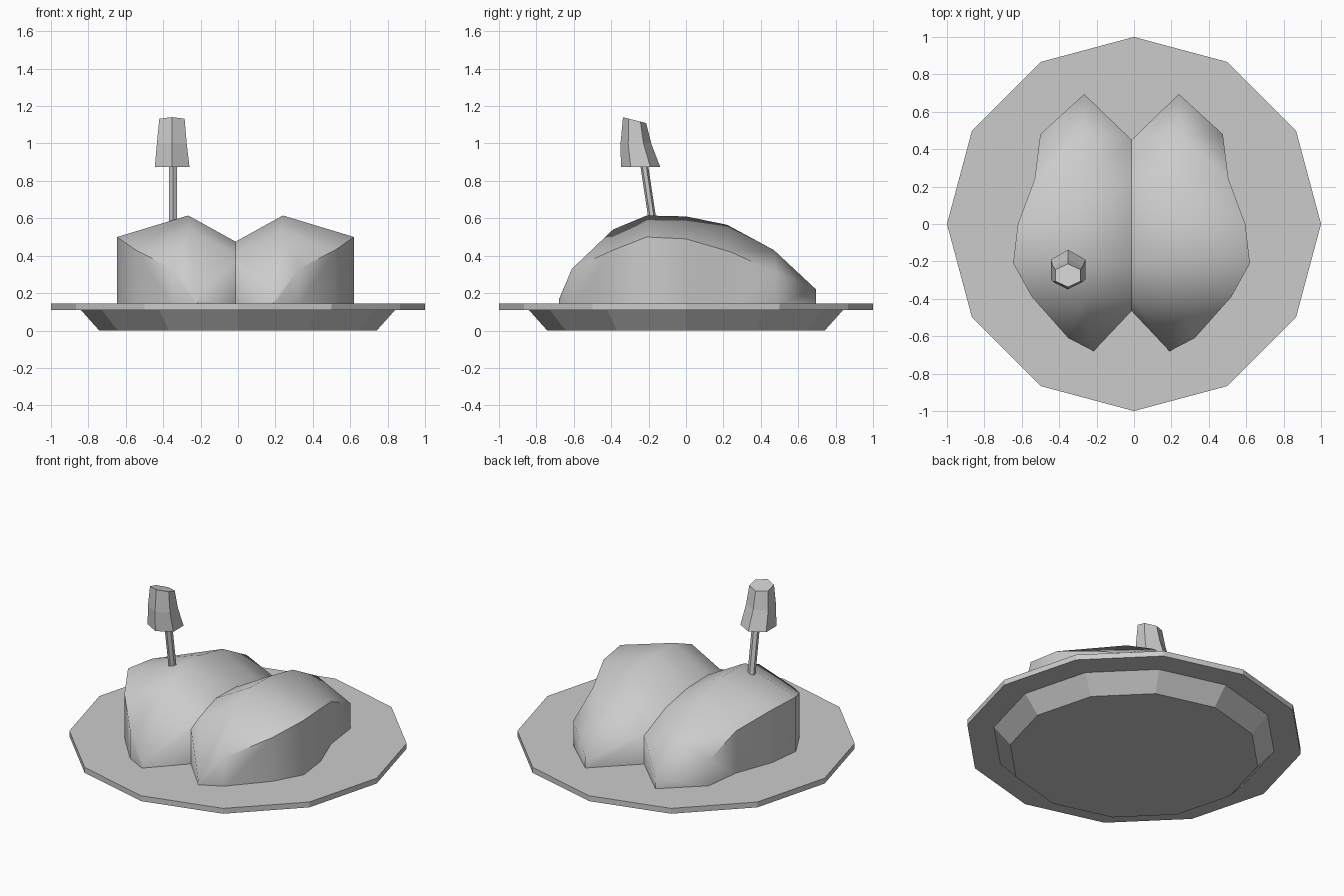
import bpy, math

if "Cube" in bpy.data.objects:
    bpy.data.objects.remove(bpy.data.objects["Cube"])


def make_object(name, verts, faces, smooth_angle=None):
    mesh = bpy.data.meshes.new(name)
    mesh.from_pydata(verts, [], faces)
    mesh.update()
    if smooth_angle:
        mesh.shade_smooth()
        mesh.set_sharp_from_angle(angle=math.radians(smooth_angle))
    obj = bpy.data.objects.new(name, mesh)
    bpy.context.collection.objects.link(obj)
    return obj


def ring(x, y, z, rx, ry, n, start=0.0, tilt=0.0):
    """Polygon ring; tilt lowers z as local y grows."""
    pts = []
    for i in range(n):
        a = start + 2 * math.pi * i / n
        dy = ry * math.sin(a)
        pts.append((x + rx * math.cos(a), y + dy, z - tilt * dy))
    return pts


def loft(name, rings):
    n = len(rings[0])
    verts = [p for r in rings for p in r]
    faces = [tuple(reversed(range(n))),
             tuple(range(len(verts) - n, len(verts)))]
    for k in range(len(rings) - 1):
        for i in range(n):
            j = (i + 1) % n
            faces.append((k * n + i, k * n + j, (k + 1) * n + j, (k + 1) * n + i))
    return make_object(name, verts, faces)


# Plate: twelve-sided dish with a flat rim
loft("plate", [ring(0, 0, z, r, r, 12) for z, r in
               ((0, 0.742), (0.11, 0.84), (0.11, 1.0), (0.145, 1.0))])

# Roast lobe: cross-sections of (seam, ridge, outer edge), back to front
sections = [
    ((0, 0.45, 0.33), (0.253, 0.47, 0.43), (0.488, 0.48, 0.31)),
    ((0, 0.22, 0.43), (0.253, 0.22, 0.565), (0.518, 0.24, 0.42)),
    ((0, 0.0, 0.47), (0.253, 0.0, 0.61), (0.608, 0.0, 0.49)),
    ((0, -0.21, 0.475), (0.253, -0.21, 0.615), (0.633, -0.21, 0.50)),
    ((0, -0.39, 0.41), (0.243, -0.39, 0.54), (0.533, -0.39, 0.43)),
    ((0, -0.465, 0.37), (0.203, -0.68, 0.165), (0.338, -0.61, 0.33)),
]
verts = [p for s in sections for p in s] + [(0.253, 0.695, 0.22)]
tip, last = len(verts) - 1, 3 * (len(sections) - 1)
faces = [(0, 1, tip), (1, 2, tip)]
for k in range(0, last, 3):
    for c in (0, 1):
        faces.append((k + c, k + 3 + c, k + 4 + c, k + 1 + c))

# Vertical walls dropped from the open outline into the plate
outline = [0, tip] + list(range(2, last + 3, 3)) + [last + 1, last]
base = len(verts)
verts += [(verts[i][0], verts[i][1], 0.13) for i in outline]
for i in range(len(outline) - 1):
    faces.append((outline[i], outline[i + 1], base + i + 1, base + i))

roast = make_object("roast", verts, faces, 52)
roast.location.x = -0.013
mirror = roast.modifiers.new("other_lobe", 'MIRROR')
mirror.use_mirror_merge = False

# Fork stuck into the roast: leaning shaft and flared handle
loft("fork_shaft", [ring(-0.348, -0.158, 0.45, 0.025, 0.021, 6, math.pi / 6),
                    ring(-0.348, -0.226, 0.90, 0.025, 0.021, 6, math.pi / 6)])
loft("fork_handle", [
    ring(-0.352, -0.243, 0.875, 0.107, 0.105, 6, math.pi / 6),
    ring(-0.354, -0.268, 1.00, 0.092, 0.082, 6, math.pi / 6),
    ring(-0.353, -0.275, 1.125, 0.078, 0.062, 6, math.pi / 6, 0.25)])
